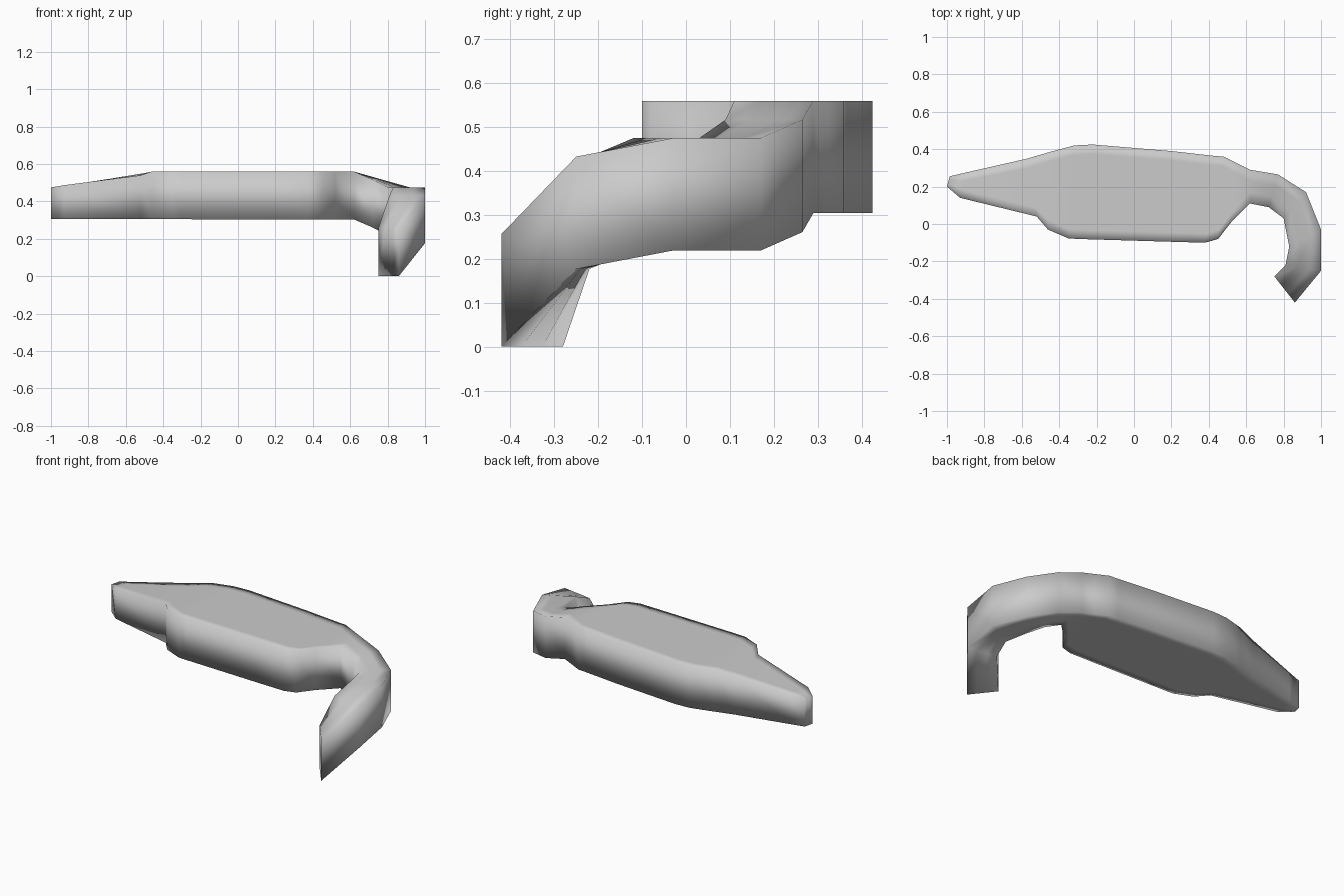
import bpy, bmesh
from mathutils import Vector

if "Cube" in bpy.data.objects:
    bpy.data.objects.remove(bpy.data.objects["Cube"])

# Cross-sections along the part: rear-side x, y, front-side x, y, top height
stations = [
    (-0.985, 0.255, -1.00, 0.20, 0.475),
    (-0.90, 0.275, -0.93, 0.14, 0.487),
    (-0.57, 0.35, -0.52, 0.04, 0.54),
    (-0.45, 0.385, -0.46, -0.03, 0.56),
    (-0.32, 0.42, -0.35, -0.077, 0.56),
    (-0.22, 0.425, -0.30, -0.08, 0.56),
    (0.20, 0.39, 0.20, -0.095, 0.56),
    (0.42, 0.365, 0.38, -0.10, 0.56),
    (0.48, 0.36, 0.45, -0.08, 0.56),
    (0.55, 0.325, 0.52, 0.01, 0.56),
    (0.62, 0.29, 0.62, 0.11, 0.56),
    (0.77, 0.265, 0.72, 0.09, 0.517),
    (0.92, 0.17, 0.80, 0.03, 0.475),
    (1.00, -0.03, 0.83, -0.12, 0.475),
    (1.00, -0.25, 0.81, -0.22, 0.433),
    (0.86, -0.42, 0.75, -0.28, 0.257),
]

bm = bmesh.new()
rings = []
for ox, oy, ix, iy, top in stations:
    outer, inner = Vector((ox, oy)), Vector((ix, iy))
    bottom = 0.305 if ox < 0 else top - 0.256
    bottom = max(0, bottom)
    # narrow rim on the wide body, even thirds on the slim pipe
    t = min(0.05 / (outer - inner).length, 0.33) if ox < 0.6 else 0.33
    fractions = (0, t, 1 - t, 1)
    points = [(outer.lerp(inner, f), top) for f in fractions]
    points += [(outer.lerp(inner, f), bottom) for f in reversed(fractions)]
    rings.append([bm.verts.new((p.x, p.y, z)) for p, z in points])

# Skin between neighbouring sections, then close both ends
for a, b in zip(rings, rings[1:]):
    for i in range(8):
        j = (i + 1) % 8
        bm.faces.new((a[i], a[j], b[j], b[i]))
for ring in (rings[0], rings[-1]):
    for i in range(3):
        bm.faces.new((ring[i], ring[i + 1], ring[6 - i], ring[7 - i]))
bmesh.ops.recalc_face_normals(bm, faces=bm.faces)
for f in bm.faces:
    f.smooth = True

# Muffler body with tapered tip and bent pipe
mesh = bpy.data.meshes.new("muffler_with_pipe")
bm.to_mesh(mesh)
bm.free()
bpy.context.collection.objects.link(bpy.data.objects.new("muffler_with_pipe", mesh))
